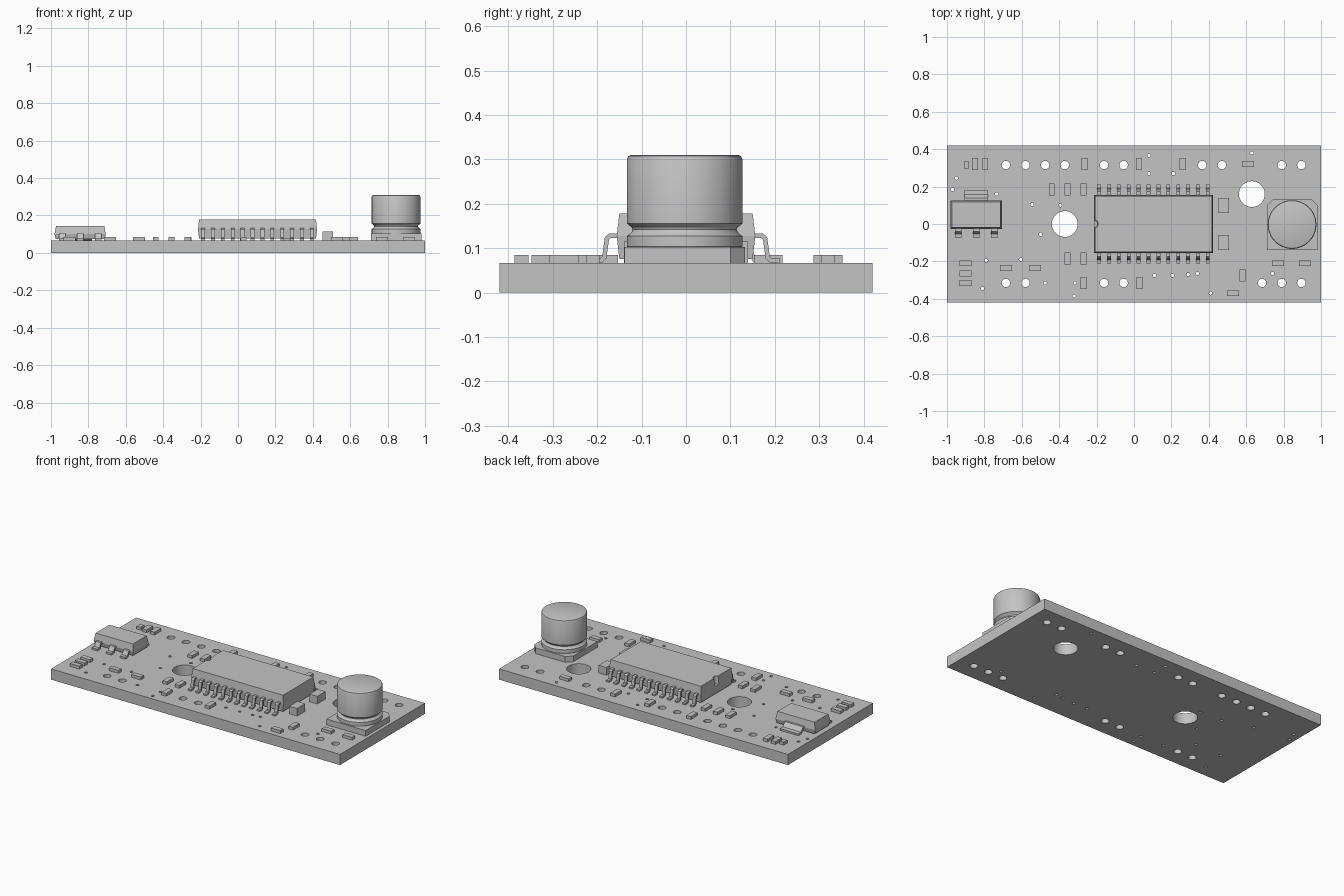
import bpy, bmesh, math
from mathutils import Vector

cube = bpy.data.objects.get("Cube")
if cube:
    bpy.data.objects.remove(cube)

GREY = (0.55, 0.55, 0.55, 1)
grey = bpy.data.materials.new("plain grey")
grey.use_nodes = True
grey.diffuse_color = GREY
grey.node_tree.nodes["Principled BSDF"].inputs["Base Color"].default_value = GREY
TOP = 0.067  # upper face of the board


def finish(name, bm, smooth=False):
    bmesh.ops.recalc_face_normals(bm, faces=bm.faces)
    mesh = bpy.data.meshes.new(name)
    bm.to_mesh(mesh)
    bm.free()
    mesh.materials.append(grey)
    ob = bpy.data.objects.new(name, mesh)
    bpy.context.collection.objects.link(ob)
    if smooth:
        bpy.ops.object.select_all(action='DESELECT')
        ob.select_set(True)
        bpy.context.view_layer.objects.active = ob
        bpy.ops.object.shade_smooth_by_angle(angle=math.radians(30))
    return ob


def loft(bm, rings):
    """Skin a stack of equal rings and cap both ends."""
    loops = [[bm.verts.new(p) for p in ring] for ring in rings]
    n = len(loops[0])
    for a, b in zip(loops, loops[1:]):
        for i in range(n):
            j = (i + 1) % n
            bm.faces.new((a[i], a[j], b[j], b[i]))
    bm.faces.new(loops[0][::-1])
    bm.faces.new(loops[-1])


def box(bm, x, y, w, d, z0, z1):
    corners = [(x + sx * w / 2, y + sy * d / 2)
               for sx, sy in ((-1, -1), (1, -1), (1, 1), (-1, 1))]
    loft(bm, [[(px, py, z) for px, py in corners] for z in (z0, z1)])


def circle(x, y, r, n):
    return [(x + r * math.cos(2 * math.pi * i / n), y + r * math.sin(2 * math.pi * i / n))
            for i in range(n)]


def lead(bm, x, width, path, thick):
    """Bent strip: a (y, z) centre path given thickness and width."""
    pts = [Vector(p) for p in path]
    left, right = [], []
    for i, p in enumerate(pts):
        d0 = (p - pts[i - 1]).normalized() if i else None
        d1 = (pts[i + 1] - p).normalized() if i < len(pts) - 1 else d0
        d0 = d0 or d1
        t = (d0 + d1).normalized()
        nrm = Vector((-t.y, t.x)) * thick / 2 / max(t.dot(d1), 0.5)
        left.append(p + nrm)
        right.append(p - nrm)
    rings = []
    for a, b in zip(left, right):
        rings.append([(x - width / 2, a.x, a.y), (x + width / 2, a.x, a.y),
                      (x + width / 2, b.x, b.y), (x - width / 2, b.x, b.y)])
    loft(bm, rings)


# Board with mounting holes, pin holes and vias, as a filled outline
PITCH = 0.105
upper = [-0.685 + PITCH * k for k in (0, 1, 2, 3, 5, 6, 10, 11)] + [0.79, 0.895]
lower = [-0.685 + PITCH * k for k in (0, 1, 5, 6)] + [0.685, 0.79, 0.895]
vias = [(-.95, .245), (-.97, .185), (-.735, .16), (-.545, .105), (-.395, .1), (-.5, -.055),
        (-.79, -.195), (-.605, -.19), (-.81, -.345), (-.475, -.315), (-.315, -.315),
        (-.32, -.385), (.08, .365), (.08, .27), (.21, .27), (.63, .38), (.41, -.37),
        (.74, -.265), (.11, -.275), (.205, -.275), (.29, -.27), (.34, -.265)]
outlines = [[(-1, -.42), (1, -.42), (1, .42), (-1, .42)],
            circle(-.37, 0, .069, 40), circle(.63, .16, .069, 40)]
outlines += [circle(x, .315, .0225, 24) for x in upper]
outlines += [circle(x, -.315, .0225, 24) for x in lower]
outlines += [circle(x, y, .009, 12) for x, y in vias]
curve = bpy.data.curves.new("board outline", 'CURVE')
curve.dimensions = '2D'
curve.fill_mode = 'BOTH'
curve.extrude = TOP / 2
for pts in outlines:
    s = curve.splines.new('POLY')
    s.points.add(len(pts) - 1)
    for p, (x, y) in zip(s.points, pts):
        p.co = (x, y, 0, 1)
    s.use_cyclic_u = True
helper = bpy.data.objects.new("board outline", curve)
bpy.context.collection.objects.link(helper)
bpy.context.view_layer.update()
flat = bpy.data.meshes.new_from_object(helper.evaluated_get(bpy.context.evaluated_depsgraph_get()))
bm = bmesh.new()
bm.from_mesh(flat)
bpy.data.objects.remove(helper)
bpy.data.meshes.remove(flat)
bmesh.ops.remove_doubles(bm, verts=bm.verts, dist=1e-4)
bmesh.ops.translate(bm, verts=bm.verts, vec=(0, 0, TOP / 2))
for f in bm.faces:
    f.material_index = 0
finish("board", bm, True)

# Small surface-mount parts: upright, sideways, then the two tall ones
bm = bmesh.new()
upright = [(-.85, .32), (-.795, .32), (-.265, .32), (.025, .32), (.26, .32), (-.44, .185),
           (-.355, .185), (-.27, .185), (-.355, -.185), (-.27, -.185), (-.27, -.315),
           (.03, -.315), (.58, -.275)]
sideways = [(-.9, -.21), (-.9, -.265), (-.9, -.315), (-.685, -.235), (-.53, -.235),
            (.61, .32), (.77, -.21), (.915, -.21), (.53, -.37)]
for x, y in upright:
    box(bm, x, y, .031, .065, TOP, .085)
for x, y in sideways:
    box(bm, x, y, .065, .031, TOP, .085)
box(bm, -.895, .315, .028, .036, TOP, .085)
finish("small_components", bm)
bm = bmesh.new()
for y in (-.1, .1):
    box(bm, .48, y, .054, .08, TOP, .115)
finish("tall_components", bm)


# Main chip: tapered body with a half-round notch in its left end
def chip_ring(z, inset, notch):
    x0, x1, y = -.214 + inset, .423 - inset, .156 - inset
    arc = [(x0 + notch * math.sin(math.pi * i / 10), .02 * math.cos(math.pi * i / 10), z)
           for i in range(11)]
    return [(x0, -y, z), (x1, -y, z), (x1, y, z), (x0, y, z)] + arc


bm = bmesh.new()
loft(bm, [chip_ring(.076, .006, 0), chip_ring(.127, 0, 0),
          chip_ring(.1271, 0, .02), chip_ring(.178, .006, .016)])
finish("chip_body", bm)

bm = bmesh.new()
for i in range(12):
    for s in (-1, 1):
        path = [(.145, .128), (.172, .128), (.178, .122), (.184, .079), (.19, .073), (.212, .072)]
        lead(bm, -.187 + i * .0529, .02, [(s * y, z) for y, z in path], .01)
finish("chip_leads", bm)

# Regulator: body, wide rear tab and three front legs
bm = bmesh.new()
loft(bm, [[(-.844 + sx * (.137 - k), .05 + sy * (.076 - k), z)
           for sx, sy in ((-1, -1), (1, -1), (1, 1), (-1, 1))]
          for z, k in ((.074, .006), (.1, 0), (.145, .008))])
finish("regulator_body", bm)
bm = bmesh.new()
lead(bm, -.843, .127, [(.115, .1), (.135, .1), (.155, .075), (.182, .073)], .012)
for x in (-.94, -.843, -.747):
    lead(bm, x, .036, [(-.015, .1), (-.036, .1), (-.05, .074), (-.074, .073)], .012)
finish("regulator_leads", bm)

# Capacitor: chamfered base and a can turned from a profile
bm = bmesh.new()
base = [(.71, -.138), (.98, -.138), (.98, .1), (.947, .133), (.743, .133), (.71, .1)]
loft(bm, [[(x, y, z) for x, y in base] for z in (TOP, .103)])
finish("capacitor_base", bm)
bm = bmesh.new()
profile = [(.127, .1), (.13, .104), (.13, .127), (.125, .131), (.119, .137), (.117, .142),
           (.119, .147), (.126, .152), (.13, .156), (.13, .3), (.127, .307), (.12, .31)]
loft(bm, [[(x, y, z) for x, y in circle(.845, -.003, r, 64)] for r, z in profile])
finish("capacitor_can", bm, True)
